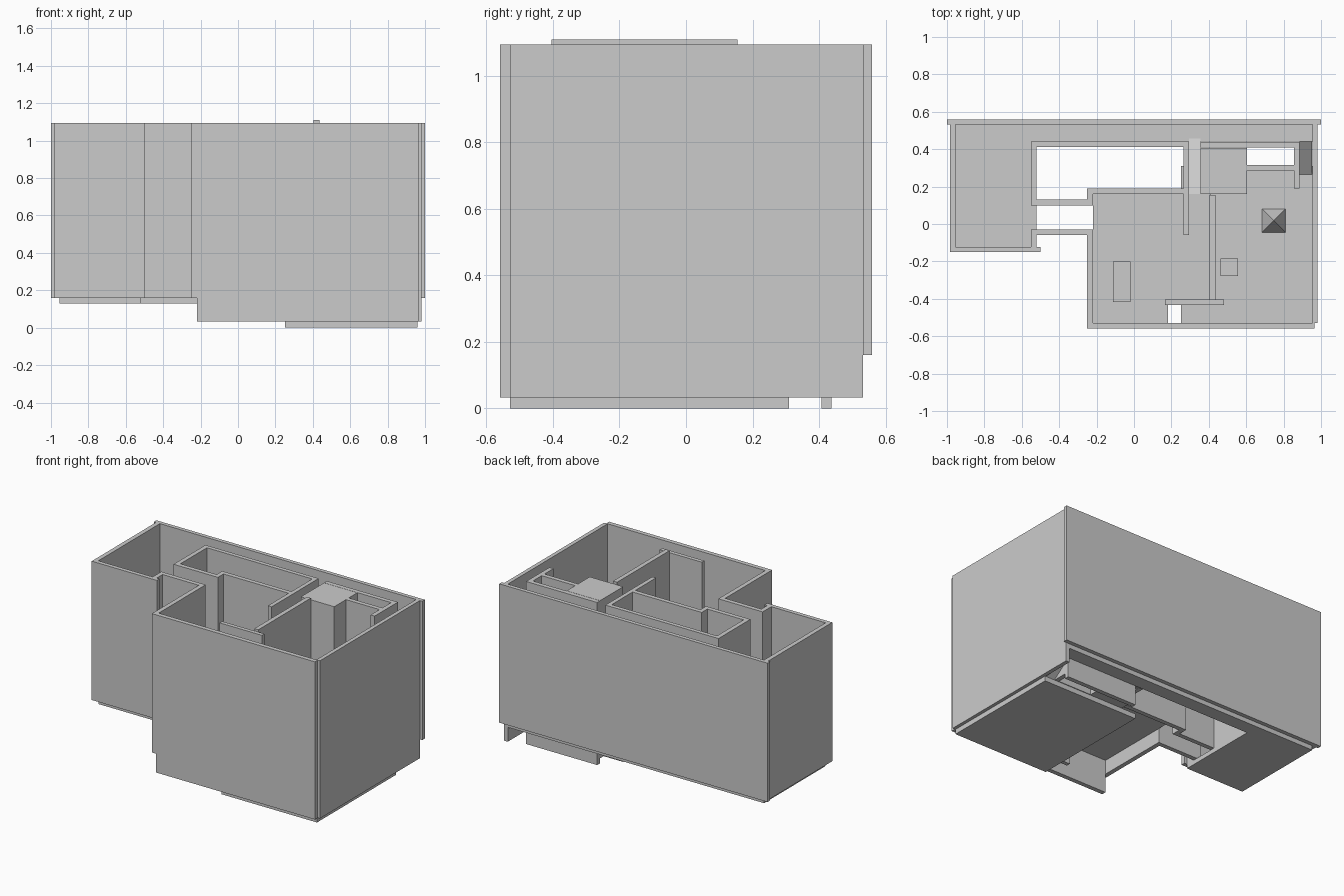
import bpy, bmesh

if "Cube" in bpy.data.objects:
    bpy.data.objects.remove(bpy.data.objects["Cube"])

TOP = 1.095
LOW, MID, HIGH = 0.033, 0.16, 0.285   # the three floor levels


def prism(name, bottom, top):
    """Solid between two matching rings of points."""
    bm = bmesh.new()
    a = [bm.verts.new(p) for p in bottom]
    b = [bm.verts.new(p) for p in top]
    n = len(a)
    bm.faces.new(a[::-1])
    bm.faces.new(b)
    for i in range(n):
        j = (i + 1) % n
        bm.faces.new((a[i], a[j], b[j], b[i]))
    mesh = bpy.data.meshes.new(name)
    bm.to_mesh(mesh)
    bm.free()
    ob = bpy.data.objects.new(name, mesh)
    bpy.context.collection.objects.link(ob)
    return ob


def box(name, x0, x1, y0, y1, z0, z1=TOP):
    ring = [(x0, y0), (x1, y0), (x1, y1), (x0, y1)]
    return prism(name, [(x, y, z0) for x, y in ring], [(x, y, z1) for x, y in ring])


def ramp(name, x0, x1, y0, y1, z0, z1, thick=0.03):
    """Sloped slab, z0 at y0 and z1 at y1."""
    ring = [(x0, y0, z0), (x1, y0, z0), (x1, y1, z1), (x0, y1, z1)]
    return prism(name, [(x, y, z - thick) for x, y, z in ring], ring)


# Outer walls
box("back_wall", -1.0, 1.0, 0.533, 0.56, MID)
box("left_wall", -0.985, -0.955, -0.15, 0.533, MID)
box("left_room_front_wall", -0.955, -0.50, -0.15, -0.122, MID)
box("entry_side_wall", -0.55, -0.52, -0.122, -0.03, MID)
box("entry_front_wall", -0.52, -0.25, -0.06, -0.03, MID)
box("middle_room_left_wall", -0.25, -0.22, -0.56, -0.03, MID)
box("front_wall", -0.22, 0.965, -0.56, -0.53, LOW)
box("right_wall", 0.955, 0.982, -0.53, 0.533, LOW)

# Courtyard walls
box("courtyard_back_wall", -0.55, 0.265, 0.412, 0.44, MID)
box("courtyard_left_wall", -0.55, -0.52, 0.10, 0.412, MID)
box("entry_back_wall", -0.52, -0.22, 0.10, 0.13, MID)
box("courtyard_corner_wall", -0.25, -0.22, 0.13, 0.19, MID)
box("courtyard_front_wall", -0.22, 0.265, 0.16, 0.19, MID)
box("courtyard_right_wall", 0.265, 0.293, -0.06, 0.44, MID)

# Inner walls of the lower room
box("dividing_wall", 0.405, 0.435, -0.405, 0.155, LOW, 1.11)
box("dividing_end_wall", 0.165, 0.48, -0.432, -0.405, LOW)
box("corridor_inner_wall", 0.355, 0.885, 0.408, 0.438, 0.0)
box("lightwell_front_wall", 0.605, 0.855, 0.285, 0.315, LOW)
box("lightwell_right_wall", 0.855, 0.885, 0.19, 0.408, LOW)
box("shaft", 0.356, 0.605, 0.16, 0.406, LOW)

# Floors
box("left_room_floor", -0.955, -0.52, -0.122, 0.533, 0.13, MID)
box("corridor_floor", -0.52, 0.955, 0.44, 0.533, 0.13, MID)
box("middle_room_floor", -0.22, 0.183, -0.53, 0.16, 0.255, HIGH)
box("landing_floor", 0.155, 0.41, -0.432, 0.16, 0.257, HIGH + 0.002)
box("lower_room_floor", 0.25, 0.96, -0.53, 0.31, 0.0, LOW)

# Ramps joining the levels
ramp("upper_ramp", 0.293, 0.356, 0.155, 0.458, HIGH, MID)
ramp("lower_ramp", 0.885, 0.953, 0.265, 0.44, LOW, MID)

# Small items in the rooms
box("middle_room_block", -0.112, -0.02, -0.418, -0.20, HIGH, HIGH + 0.06)
box("lower_room_block", 0.462, 0.555, -0.278, -0.185, LOW, LOW + 0.06)
bpy.ops.mesh.primitive_cone_add(vertices=4, radius1=0.088, radius2=0, depth=0.12,
                                location=(0.747, 0.018, LOW + 0.06), rotation=(0, 0, 0.7854))
bpy.context.object.name = "pyramid"
